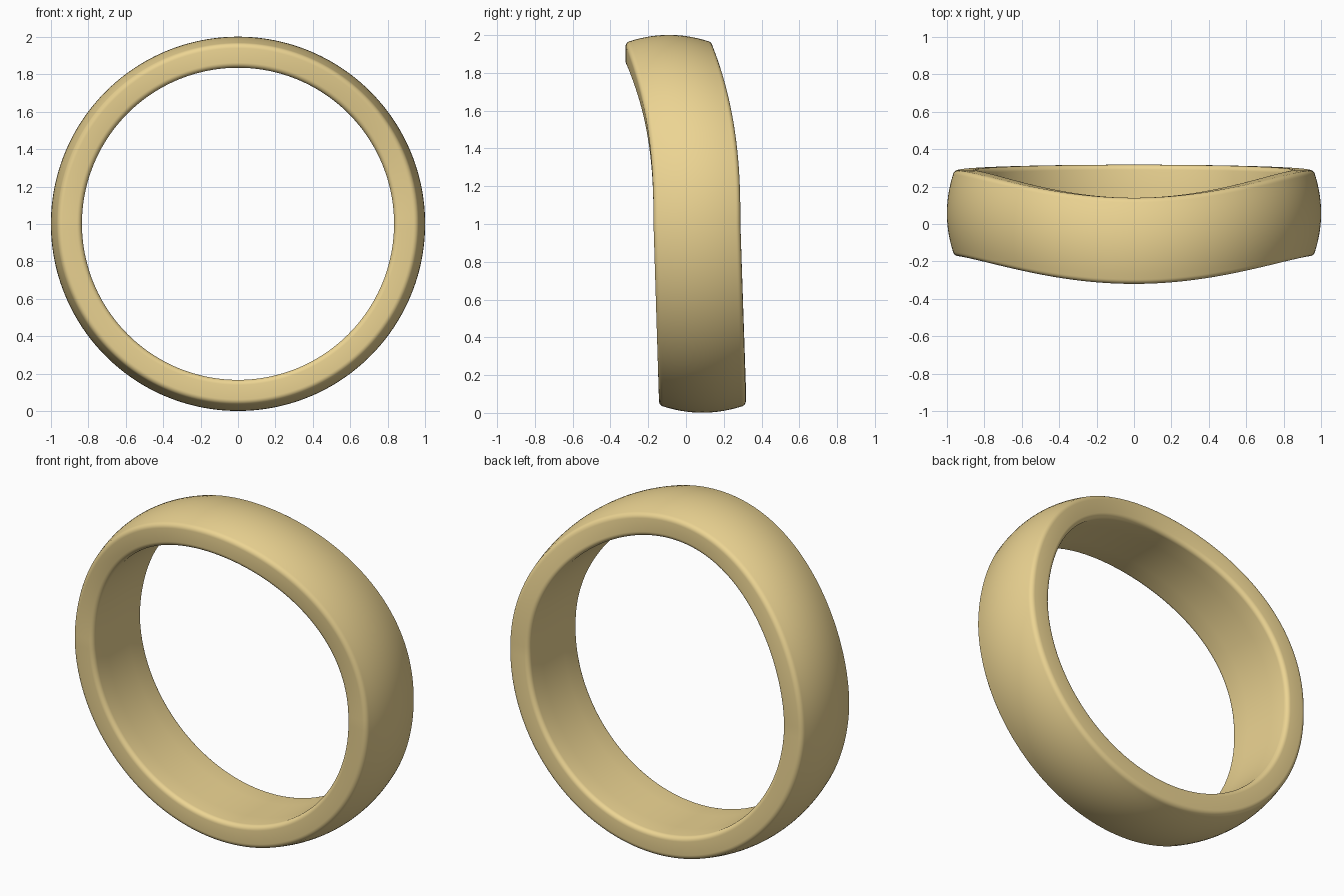
import bpy, bmesh, math

if "Cube" in bpy.data.objects:
    bpy.data.objects.remove(bpy.data.objects["Cube"])

SEGS = 192
R_IN, R_OUT, HALF = 0.834, 1.0, 0.23   # band radii and half width
CENTRE_Z = 1.001


def fillet(cr, cy, rr, ry, a0, a1, n=6):
    """Elliptical corner arc in the (radius, y) plane."""
    return [(cr + rr * math.cos(math.radians(a0 + (a1 - a0) * i / n)),
             cy + ry * math.sin(math.radians(a0 + (a1 - a0) * i / n))) for i in range(n + 1)]


def sway(s):
    """Sideways shift of the band; s is +1 at the top and -1 at the bottom."""
    return 0.058 - 0.148 * s ** 2.5 if s > 0 else 0.058 - 0.029 * s


# Half section: inner wall, rounded inner rim, flat side, rounded outer rim, crown
half = [(R_IN, 0.0), (R_IN, 0.1)]
half += fillet(R_IN + 0.027, HALF - 0.027, 0.027, 0.027, 180, 90)
half += fillet(0.938, HALF - 0.03, 0.03, 0.03, 90, 10)
half += [(R_OUT - 0.031 * (y / 0.2) ** 2, y) for y in (0.18, 0.15, 0.12, 0.09, 0.06, 0.03, 0.0)]
section = half + [(r, -y) for r, y in reversed(half[1:-1])]

# Sweep the section around the finger hole
bm = bmesh.new()
rings = []
for i in range(SEGS):
    a = 2 * math.pi * i / SEGS
    c, s = math.cos(a), math.sin(a)
    rings.append([bm.verts.new((r * c, y + sway(s), CENTRE_Z + r * s)) for r, y in section])
n = len(section)
for i in range(SEGS):
    p, q = rings[i], rings[(i + 1) % SEGS]
    for j in range(n):
        k = (j + 1) % n
        bm.faces.new((p[j], q[j], q[k], p[k]))
bmesh.ops.recalc_face_normals(bm, faces=bm.faces)
mesh = bpy.data.meshes.new("ring_band")
bm.to_mesh(mesh)
bm.free()

band = bpy.data.objects.new("ring_band", mesh)
bpy.context.collection.objects.link(band)

# Gold
gold = bpy.data.materials.new("gold")
gold.diffuse_color = (0.84, 0.66, 0.29, 1)
gold.use_nodes = True
gold.node_tree.nodes["Principled BSDF"].inputs["Base Color"].default_value = gold.diffuse_color
mesh.materials.append(gold)
bpy.context.view_layer.objects.active = band
band.select_set(True)
bpy.ops.object.shade_smooth_by_angle(angle=math.radians(40))
